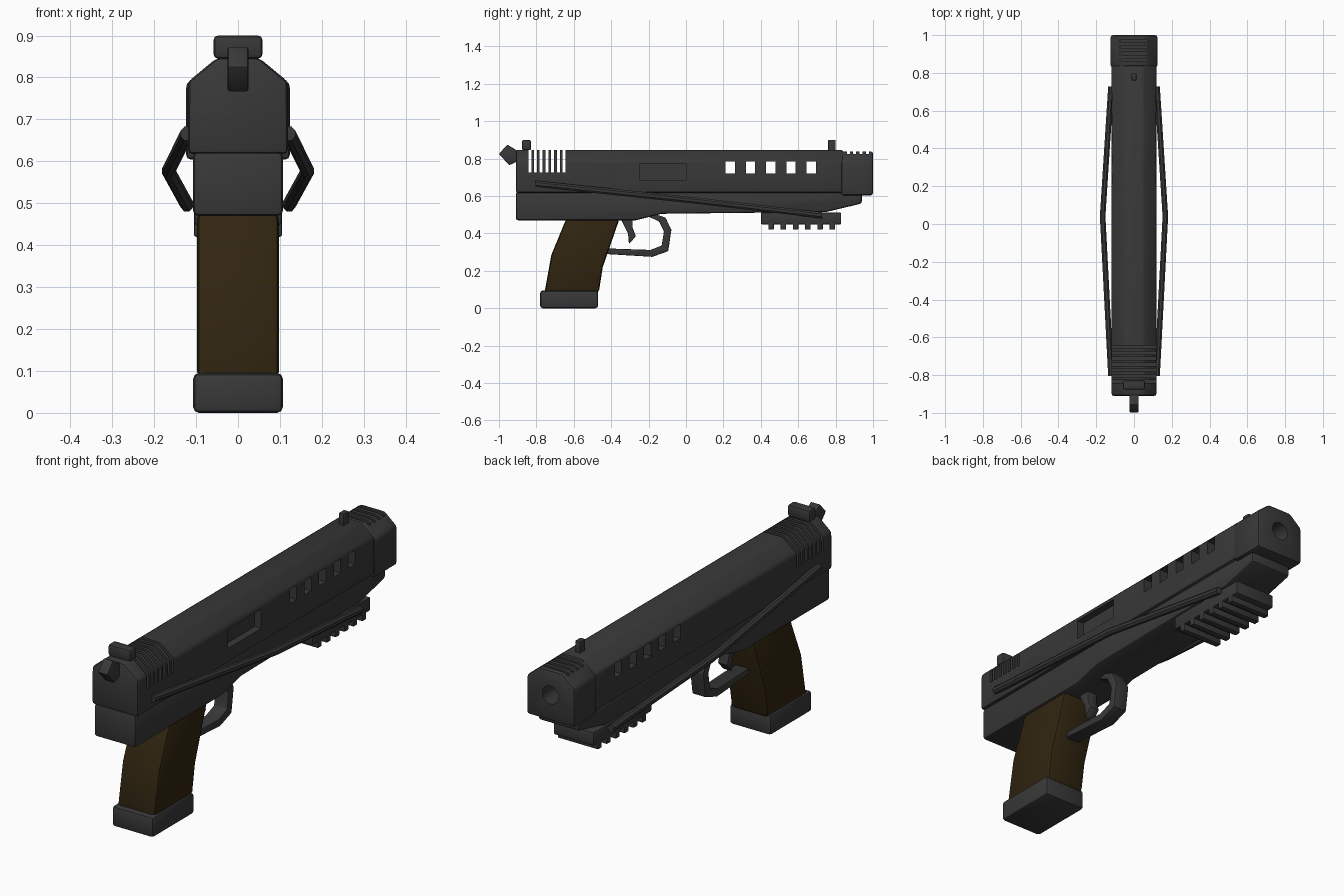
import bpy, bmesh, math
from mathutils import Vector

old = bpy.data.objects.get("Cube")
if old:
    bpy.data.objects.remove(old, do_unlink=True)


def material(name, rgb):
    m = bpy.data.materials.new(name)
    m.use_nodes = True
    m.diffuse_color = (*rgb, 1)
    m.node_tree.nodes["Principled BSDF"].inputs["Base Color"].default_value = (*rgb, 1)
    return m


METAL = material("dark grey metal", (0.04, 0.04, 0.04))
WOOD = material("dark brown grip", (0.03, 0.018, 0.005))


def prism(bm, loop_a, loop_b):
    """Closed solid between two matching outlines."""
    a = [bm.verts.new(p) for p in loop_a]
    b = [bm.verts.new(p) for p in loop_b]
    bm.faces.new(a)
    bm.faces.new(b[::-1])
    for i in range(len(a)):
        j = (i + 1) % len(a)
        bm.faces.new((a[i], b[i], b[j], a[j]))


def block(bm, x, y, z):
    prism(bm, [(x[0], y[0], z[0]), (x[1], y[0], z[0]), (x[1], y[0], z[1]), (x[0], y[0], z[1])],
          [(x[0], y[1], z[0]), (x[1], y[1], z[0]), (x[1], y[1], z[1]), (x[0], y[1], z[1])])


def finish(name, bm, mat=METAL, bevel=0.0, segments=2, cutter=None):
    bmesh.ops.recalc_face_normals(bm, faces=bm.faces)
    mesh = bpy.data.meshes.new(name)
    bm.to_mesh(mesh)
    bm.free()
    mesh.materials.append(mat)
    ob = bpy.data.objects.new(name, mesh)
    bpy.context.collection.objects.link(ob)
    if bevel:
        mod = ob.modifiers.new("bevel", "BEVEL")
        mod.width, mod.segments, mod.limit_method = bevel, segments, "ANGLE"
        mod.angle_limit = math.radians(30)
    if cutter:
        mod = ob.modifiers.new("cut", "BOOLEAN")
        mod.operation, mod.object, mod.solver = "DIFFERENCE", cutter, "EXACT"
    # Bake the modifiers, then drop the cutter
    deps = bpy.context.evaluated_depsgraph_get()
    baked = bpy.data.meshes.new_from_object(ob.evaluated_get(deps))
    ob.modifiers.clear()
    ob.data = baked
    baked.name = name
    if cutter:
        bpy.data.objects.remove(cutter, do_unlink=True)
    bpy.context.view_layer.objects.active = ob
    bpy.ops.object.select_all(action="DESELECT")
    ob.select_set(True)
    bpy.ops.object.shade_smooth_by_angle(angle=math.radians(30))
    return ob


def side_part(name, outline, half, mat=METAL, bevel=0.008):
    """Side outline in (y, z), extruded across x."""
    bm = bmesh.new()
    prism(bm, [(-half, y, z) for y, z in outline], [(half, y, z) for y, z in outline])
    return finish(name, bm, mat, bevel)


def box(name, x, y, z, bevel=0.008):
    bm = bmesh.new()
    block(bm, (-x, x), y, z)
    return finish(name, bm, METAL, bevel)


def barrel_shape(bm, half, y, z0, shoulder, top, flat):
    """Box with sloped shoulders, running along y."""
    section = [(-half, z0), (half, z0), (half, shoulder), (flat, top), (-flat, top), (-half, shoulder)]
    prism(bm, [(x, y[0], z) for x, z in section], [(x, y[1], z) for x, z in section])


# Slide with serrations, windows and ejection port
bm = bmesh.new()
for i in range(7):
    c = -0.835 + i * 0.0305
    block(bm, (-0.2, 0.2), (c - 0.008, c + 0.008), (0.725, 0.95))
for i in range(5):
    c = 0.237 + i * 0.108
    block(bm, (-0.2, 0.2), (c - 0.025, c + 0.025), (0.72, 0.785))
block(bm, (0.085, 0.2), (-0.245, 0.0), (0.685, 0.775))
cuts = finish("slide_cutter", bm)
cuts.hide_render = True
bm = bmesh.new()
barrel_shape(bm, 0.119, (-0.91, 0.84), 0.617, 0.79, 0.847, 0.05)
finish("slide", bm, METAL, 0.012, 2, cuts)

# Muzzle block with top vents and bore
bm = bmesh.new()
for i in range(4):
    c = 0.868 + i * 0.034
    block(bm, (-0.075, 0.075), (c - 0.008, c + 0.008), (0.824, 0.95))
ring = [(0.042 * math.cos(t * math.tau / 24), 0.725 + 0.042 * math.sin(t * math.tau / 24)) for t in range(24)]
prism(bm, [(x, 0.75, z) for x, z in ring], [(x, 1.1, z) for x, z in ring])
cuts = finish("muzzle_cutter", bm)
cuts.hide_render = True
bm = bmesh.new()
barrel_shape(bm, 0.124, (0.83, 1.0), 0.604, 0.785, 0.838, 0.06)
finish("muzzle_block", bm, METAL, 0.012, 2, cuts)

# Frame
side_part("frame", [(-0.91, 0.47), (-0.27, 0.47), (-0.13, 0.505), (0.75, 0.515), (0.94, 0.56),
                    (0.94, 0.622), (-0.91, 0.622)], 0.107, bevel=0.012)

# Accessory rail with teeth
box("accessory_rail", 0.105, (0.40, 0.83), (0.448, 0.512))
for i in range(6):
    c = 0.455 + i * 0.0655
    box("rail_tooth", 0.105, (c - 0.015, c + 0.015), (0.42, 0.46), 0.005)

# Grip and magazine base
side_part("grip", [(-0.64, 0.48), (-0.72, 0.285), (-0.757, 0.08), (-0.467, 0.08), (-0.445, 0.22),
                   (-0.355, 0.48)], 0.098, WOOD, 0.018)
box("magazine_base", 0.107, (-0.78, -0.47), (0.0, 0.095), 0.014)

# Trigger guard and trigger
side_part("trigger_guard", [(-0.17, 0.505), (-0.11, 0.485), (-0.078, 0.42), (-0.095, 0.305), (-0.18, 0.275),
                            (-0.43, 0.29), (-0.43, 0.32), (-0.19, 0.312), (-0.13, 0.335), (-0.118, 0.41),
                            (-0.145, 0.465), (-0.2, 0.49)], 0.035, bevel=0.005)
side_part("trigger", [(-0.35, 0.48), (-0.285, 0.48), (-0.285, 0.43), (-0.268, 0.385), (-0.305, 0.343),
                      (-0.31, 0.4)], 0.025, bevel=0.005)

# Sights and hammer
box("rear_sight", 0.058, (-0.877, -0.828), (0.845, 0.9), 0.01)
box("front_sight", 0.013, (0.76, 0.80), (0.83, 0.9), 0.005)
side_part("hammer", [(-1.0, 0.825), (-0.955, 0.875), (-0.89, 0.835), (-0.89, 0.79), (-0.945, 0.765)],
          0.025, bevel=0.006)

# Bowed side bars, mirrored left and right
for side, label in ((1, "left"), (-1, "right")):
    bm = bmesh.new()
    path = [(0.122, -0.805, 0.666), (0.166, 0.04, 0.577), (0.122, 0.728, 0.497)]
    loops = []
    for x, y, z in path:
        loops.append([bm.verts.new((side * (x + 0.016 * math.cos(t)), y, z + 0.018 * math.sin(t)))
                      for t in [(k + 0.5) * math.tau / 8 for k in range(8)]])
    bm.faces.new(loops[0])
    bm.faces.new(loops[2])
    for a, b in zip(loops, loops[1:]):
        for k in range(8):
            j = (k + 1) % 8
            bm.faces.new((a[k], b[k], b[j], a[j]))
    finish(label + "_side_bar", bm)
